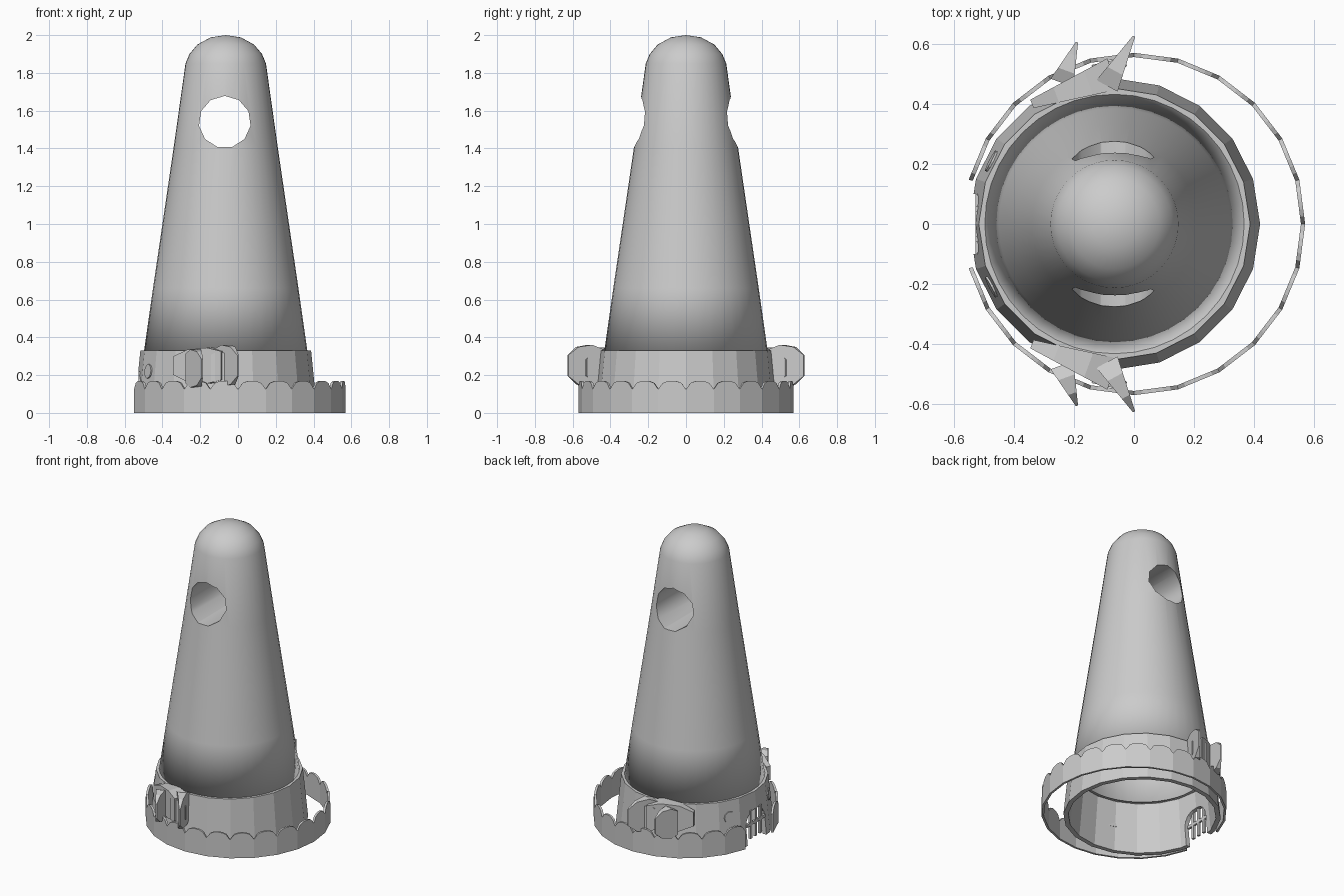
import bpy, bmesh, math
from mathutils import Vector, Matrix

cube = bpy.data.objects.get("Cube")
if cube:
    bpy.data.objects.remove(cube)

CX = -0.065  # tower axis

stone = bpy.data.materials.new("stone grey")
stone.use_nodes = True
GREY = (0.6, 0.6, 0.6, 1)
stone.diffuse_color = GREY
stone.node_tree.nodes["Principled BSDF"].inputs["Base Color"].default_value = GREY


def make(name, bm):
    bmesh.ops.recalc_face_normals(bm, faces=bm.faces[:])
    mesh = bpy.data.meshes.new(name)
    bm.to_mesh(mesh)
    bm.free()
    mesh.materials.append(stone)
    obj = bpy.data.objects.new(name, mesh)
    bpy.context.scene.collection.objects.link(obj)
    return obj


def lathe(name, profile, sides, closed):
    """Spin (radius, z) points around the tower axis; zero radius makes a pole."""
    bm = bmesh.new()
    rings = []
    for r, z in profile:
        n = sides if r else 1
        rings.append([bm.verts.new((CX + r * math.cos(math.tau * i / sides),
                                    r * math.sin(math.tau * i / sides), z)) for i in range(n)])
    pairs = list(zip(rings, rings[1:] + rings[:1]))
    for a, b in pairs if closed else pairs[:-1]:
        for i in range(sides):
            quad = [a[i % len(a)], a[(i + 1) % len(a)], b[(i + 1) % len(b)], b[i % len(b)]]
            bm.faces.new(list(dict.fromkeys(quad)))
    return make(name, bm)


def prism(name, outline, depth, matrix):
    """Extrude a 2D outline symmetrically along local z, then place it."""
    bm = bmesh.new()
    low = [bm.verts.new((x, y, -depth / 2)) for x, y in outline]
    high = [bm.verts.new((x, y, depth / 2)) for x, y in outline]
    n = len(outline)
    bm.faces.new(low)
    bm.faces.new(high)
    for i in range(n):
        bm.faces.new((low[i], low[(i + 1) % n], high[(i + 1) % n], high[i]))
    bmesh.ops.transform(bm, matrix=matrix, verts=bm.verts[:])
    return make(name, bm)


def cut(obj, cutter):
    """Subtract the cutter and keep the result as plain mesh data."""
    mod = obj.modifiers.new("opening", 'BOOLEAN')
    mod.operation, mod.solver, mod.object = 'DIFFERENCE', 'EXACT', cutter
    graph = bpy.context.evaluated_depsgraph_get()
    mesh = bpy.data.meshes.new_from_object(obj.evaluated_get(graph))
    obj.modifiers.clear()
    obj.data = mesh
    bpy.data.objects.remove(cutter)


def circle(r, n, start=0.0):
    return [(r * math.cos(start + math.tau * i / n), r * math.sin(start + math.tau * i / n))
            for i in range(n)]


# Tall tapered tower with a domed top and a tunnel through it
tower = lathe("tower", [(0, 0.33), (0.4, 0.33), (0.432, 0.33), (0.385, 0.66), (0.335, 1.0),
                        (0.275, 1.41), (0.213, 1.85), (0.192, 1.9), (0.15, 1.95),
                        (0.08, 1.988), (0, 2.0)], 40, False)
tunnel = prism("tunnel_cutter", circle(0.138, 11, math.pi / 2), 2,
               Matrix.Translation((CX - 0.005, 0, 1.54)) @ Matrix.Rotation(math.pi / 2, 4, 'X'))
cut(tower, tunnel)
bm = bmesh.new()
bm.from_mesh(tower.data)
under = [f for f in bm.faces if f.normal.z < -0.9 and f.calc_center_median().z < 0.4
         and (f.calc_center_median() - Vector((CX, 0, 0.33))).length < 0.39]
bmesh.ops.delete(bm, geom=under, context='FACES')
for f in bm.faces:
    f.smooth = True
for e in bm.edges:
    if e.verts[0].co.z > 1 and e.calc_face_angle(0) > math.radians(38):
        e.smooth = False
bm.to_mesh(tower.data)
bm.free()

# Faceted wall ring under the tower, with an arched gateway
wall = lathe("base_wall", [(0.485, 0), (0.452, 0.33), (0.424, 0.33), (0.455, 0)], 20, True)
side_turn = Matrix.Rotation(math.pi / 2, 4, 'Z') @ Matrix.Rotation(math.pi / 2, 4, 'X')
arch = [(-0.1, -0.05), (0.1, -0.05)] + [
    (0.1 * math.cos(math.pi * i / 8), 0.12 + 0.1 * math.sin(math.pi * i / 8)) for i in range(9)]
cut(wall, prism("gate_cutter", arch, 0.3, Matrix.Translation((CX - 0.46, 0, 0)) @ side_turn))

# Gate bars
for i, y in enumerate((-0.05, 0, 0.05)):
    bm = bmesh.new()
    bmesh.ops.create_cube(bm, size=1, matrix=Matrix.Translation((CX - 0.455, y, 0.125))
                          @ Matrix.Diagonal((0.015, 0.02, 0.19, 1)))
    make(f"gate_bar_{i + 1}", bm)
bm = bmesh.new()
bmesh.ops.create_cube(bm, size=1, matrix=Matrix.Translation((CX - 0.455, 0, 0.13))
                      @ Matrix.Diagonal((0.015, 0.2, 0.02, 1)))
make("gate_crossbar", bm)

# Round portholes either side of the gate
for side, sign in (("back", 1), ("front", -1)):
    a = math.pi - sign * math.radians(27)
    normal = Vector((math.cos(a), math.sin(a), 0.1))
    place = Matrix.Translation((CX + 0.46 * math.cos(a), 0.46 * math.sin(a), 0.22))
    prism(f"porthole_{side}", circle(0.038, 12), 0.009,
          place @ normal.to_track_quat('Z', 'Y').to_matrix().to_4x4())

# Scalloped fence, open on the gate side
SEGMENTS, STEPS = 22, 6
bm = bmesh.new()
prev = None
for i in range(SEGMENTS * STEPS + 1):
    seg, t = min(i // STEPS, SEGMENTS - 1), 0
    t = i / STEPS - seg
    a0 = math.radians(-165 + 15 * seg)
    a1 = a0 + math.radians(15)
    d = Vector((math.cos(a0), math.sin(a0), 0)).lerp(Vector((math.cos(a1), math.sin(a1), 0)), t)
    top = 0.125 + 0.045 * math.sqrt(max(0, 1 - (2 * t - 1) ** 2))
    col = [bm.verts.new(d * r + Vector((0, 0, z)))
           for r, z in ((0.57, 0), (0.57, top), (0.556, top), (0.556, 0))]
    if prev:
        for k in range(4):
            bm.faces.new((prev[k], prev[(k + 1) % 4], col[(k + 1) % 4], col[k]))
    else:
        bm.faces.new(col)
    prev = col
bm.faces.new(prev)
make("scalloped_fence", bm)


def fin(name, base, tip, width, height, z, tip_width=0.008):
    """Blade that narrows from base to tip, with a rounded side outline."""
    base, tip = Vector((*base, z)), Vector((*tip, z))
    along = tip - base
    across = Vector((-along.y, along.x, 0)).normalized()
    bm = bmesh.new()
    for t, h in ((0, 0.8), (0.3, 1.0), (0.7, 0.9), (1, 0.5)):
        w = width + (tip_width - width) * t
        for u in (-0.5, 0.5):
            for v in (-0.5, 0.5):
                bm.verts.new(base + along * t + across * w * u + Vector((0, 0, h * height * v)))
    bmesh.ops.convex_hull(bm, input=bm.verts[:])
    return make(name, bm)


# Finned ornaments on the front and back of the wall
for side, s in (("back", 1), ("front", -1)):
    fin(f"ornament_body_{side}", (-0.07, s * 0.5), (-0.34, s * 0.40), 0.11, 0.19, 0.25, 0.03)
    fin(f"ornament_tail_{side}", (-0.12, s * 0.49), (-0.03, s * 0.54), 0.09, 0.17, 0.24, 0.03)
    fin(f"ornament_fin_small_{side}", (-0.24, s * 0.47), (-0.19, s * 0.605), 0.08, 0.2, 0.235)
    fin(f"ornament_fin_large_{side}", (-0.09, s * 0.46), (0.0, s * 0.625), 0.08, 0.22, 0.25)
